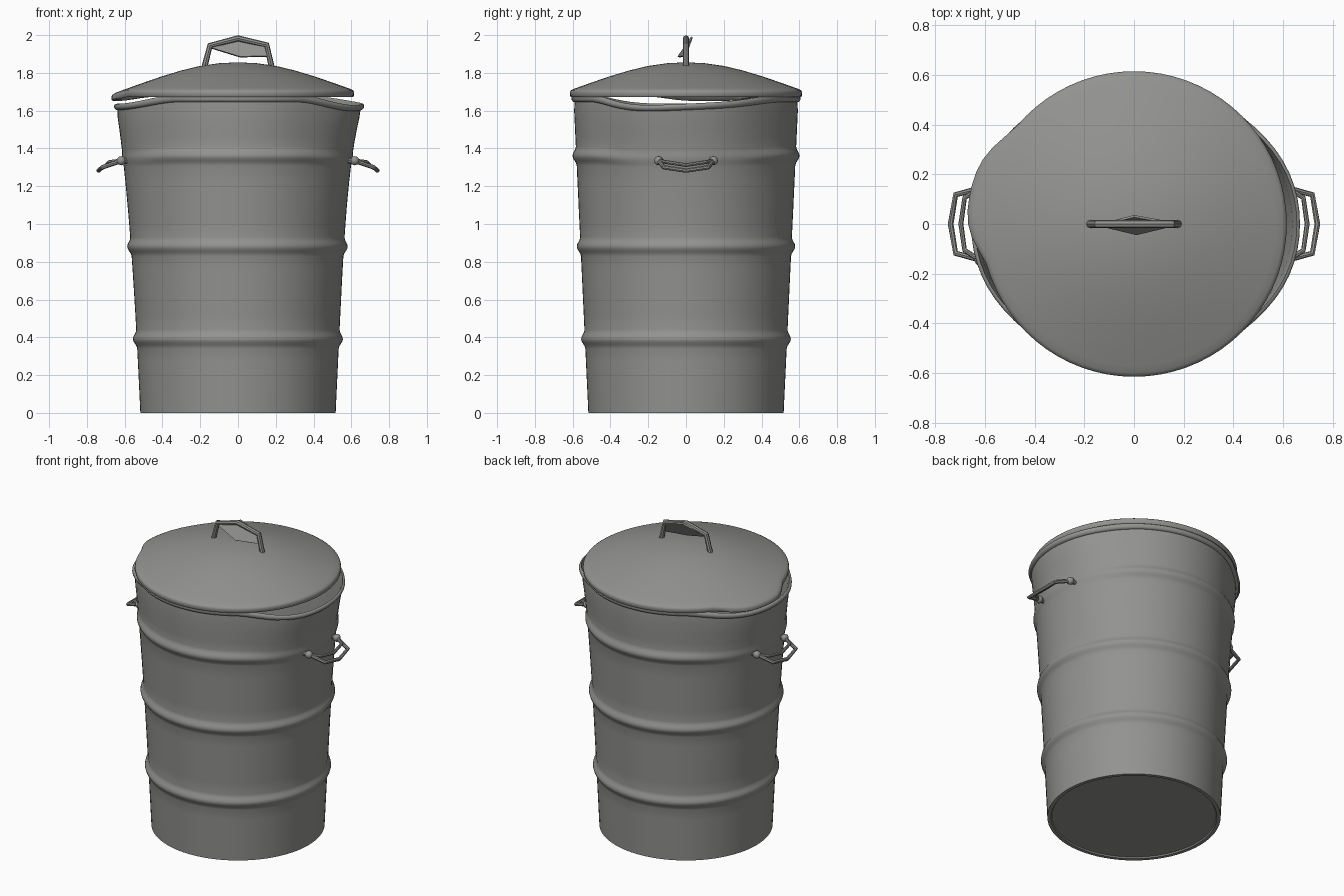
import bpy, bmesh, math
from mathutils import Vector

cube = bpy.data.objects.get("Cube")
if cube:
    bpy.data.objects.remove(cube, do_unlink=True)

# One dull galvanised metal for everything
METAL = (0.29, 0.295, 0.28, 1)
metal = bpy.data.materials.new("galvanised grey")
metal.use_nodes = True
metal.diffuse_color = METAL
metal.node_tree.nodes["Principled BSDF"].inputs["Base Color"].default_value = METAL

SEGMENTS = 72


def ramp(value, low, high):
    t = min(1, max(0, (value - low) / (high - low)))
    return t * t * (3 - 2 * t)


def finish(name, bm, angle=40):
    bmesh.ops.recalc_face_normals(bm, faces=bm.faces)
    mesh = bpy.data.meshes.new(name)
    bm.to_mesh(mesh)
    bm.free()
    mesh.materials.append(metal)
    obj = bpy.data.objects.new(name, mesh)
    bpy.context.collection.objects.link(obj)
    smooth(obj, angle)
    return obj


def smooth(obj, angle):
    bpy.ops.object.select_all(action="DESELECT")
    obj.select_set(True)
    bpy.context.view_layer.objects.active = obj
    bpy.ops.object.shade_smooth_by_angle(angle=math.radians(angle))


def lathe(name, profile, place):
    """Spin (radius, height) points; place(r, z, a) applies the dents."""
    bm = bmesh.new()
    angles = [2 * math.pi * i / SEGMENTS for i in range(SEGMENTS)]
    rings = [[bm.verts.new(place(r, z, a)) for a in angles] for r, z in profile]
    for lower, upper in zip(rings, rings[1:]):
        for i in range(SEGMENTS):
            j = (i + 1) % SEGMENTS
            bm.faces.new((lower[i], lower[j], upper[j], upper[i]))
    bm.faces.new(rings[0])
    bm.faces.new(rings[-1])
    return finish(name, bm)


def tube(name, points, radius):
    curve = bpy.data.curves.new(name, "CURVE")
    curve.dimensions = "3D"
    curve.bevel_depth = radius
    curve.bevel_resolution = 2
    curve.use_fill_caps = True
    spline = curve.splines.new("POLY")
    spline.points.add(len(points) - 1)
    for p, co in zip(spline.points, points):
        p.co = (*co, 1)
    curve.materials.append(metal)
    obj = bpy.data.objects.new(name, curve)
    bpy.context.collection.objects.link(obj)
    bpy.ops.object.select_all(action="DESELECT")
    obj.select_set(True)
    bpy.context.view_layer.objects.active = obj
    bpy.ops.object.convert(target="MESH")
    smooth(bpy.context.object, 40)


# Can body: tapered wall with three rolled ridges
RIDGES = (0.39, 0.88, 1.36)
RIM = 1.665


def wall(z):
    return 0.517 + 0.047 * z


def place_body(r, z, a):
    c, s = math.cos(a), math.sin(a)
    pull = ramp(abs(c), 0.55, 1.0)
    h = z / RIM
    if c > 0:
        bulge, tilt = 0.062 * h ** 5, 0.045 * s * r * pull * h ** 6
    else:
        bulge, tilt = 0.05 * h ** 2.8, 0
    if z > 1.2 and z < 1.5 and r > wall(z):
        r -= (r - wall(z)) * 0.75 * pull
    x = c * (r + bulge * pull)
    return x, s * r, z - 0.045 * pull * h ** 6 + tilt


heights = [0.0, 0.15, 0.27, 0.52, 0.64, 0.76, 1.0, 1.1, 1.22, 1.46, 1.53, 1.6]
profile = [(wall(z), z) for z in heights]
for ridge in RIDGES:
    for k in range(-4, 5):
        bump = 0.02 * 0.5 * (1 + math.cos(math.pi * k / 4))
        z = ridge + 0.0125 * k
        profile.append((wall(z) + bump, z))
profile.sort(key=lambda p: p[1])

# Rolled rim, then the inner wall down to the floor
for k in range(9):
    t = -math.pi / 2 + math.pi * k / 8
    profile.append((0.59 + 0.016 * math.cos(t), RIM + 0.02 * math.sin(t)))
profile += [(wall(z) - 0.012, z) for z in (1.63, 1.2, 0.8, 0.4, 0.03)]
base = [(0.49, 0.008), (0.495, 0.0)]
lathe("can_body", base + profile, place_body)


# Domed lid with a thin skirt, pulled out at one side
def place_lid(r, z, a):
    pull = ramp(math.cos(a - math.radians(168)), 0.88, 1.0) * (r / 0.615) ** 5
    return (math.cos(a) * r - 0.058 * pull, math.sin(a) * r, z - 0.022 * pull)


lid = [(0.02, 1.855), (0.1, 1.851), (0.2, 1.837), (0.3, 1.813), (0.4, 1.783),
       (0.5, 1.749), (0.57, 1.724), (0.6, 1.713), (0.611, 1.706), (0.615, 1.697),
       (0.614, 1.678), (0.609, 1.672), (0.6, 1.676), (0.59, 1.7), (0.4, 1.77),
       (0.2, 1.825), (0.02, 1.843)]
lathe("lid", lid, place_lid)

# Lid handle: bent rod with a thin tilted grip plate
tube("lid_handle", [(-0.178, 0, 1.83), (-0.148, 0, 1.945), (0, 0, 1.983),
                    (0.152, 0, 1.948), (0.178, 0, 1.83)], 0.016)


def blade(name, corners, thickness):
    bm = bmesh.new()
    face = bm.faces.new([bm.verts.new(c) for c in corners])
    face.normal_update()
    shift = Vector(face.normal) * thickness
    made = bmesh.ops.extrude_face_region(bm, geom=[face], use_keep_orig=True)
    verts = [g for g in made["geom"] if isinstance(g, bmesh.types.BMVert)]
    bmesh.ops.translate(bm, verts=verts, vec=shift)
    finish(name, bm, 20)


blade("lid_grip", [(-0.14, 0, 1.928), (0.01, -0.036, 1.882), (0.16, 0, 1.885),
                   (0.145, 0.01, 1.945), (0, 0.036, 1.988)], 0.01)

# Side handles: double bent rods held by round lugs
for side, label in ((1, "left"), (-1, "right")):
    outer = [(0.615, -0.145, 1.335), (0.718, -0.118, 1.3), (0.738, 0, 1.283),
             (0.718, 0.118, 1.3), (0.615, 0.145, 1.335)]
    inner = [(0.63, -0.14, 1.335), (0.682, -0.105, 1.328), (0.697, 0, 1.312),
             (0.682, 0.105, 1.328), (0.63, 0.14, 1.335)]
    tube(label + "_handle_outer_rod", [(side * x, y, z) for x, y, z in outer], 0.012)
    tube(label + "_handle_inner_rod", [(side * x, y, z) for x, y, z in inner], 0.01)
    for y in (-0.145, 0.145):
        bm = bmesh.new()
        bmesh.ops.create_uvsphere(bm, u_segments=12, v_segments=8, radius=0.024)
        bmesh.ops.translate(bm, verts=bm.verts, vec=(side * 0.618, y, 1.335))
        finish(label + "_handle_lug", bm)
        tube(label + "_handle_stud", [(side * 0.56, y, 1.335),
                                      (side * 0.62, y, 1.335)], 0.014)
